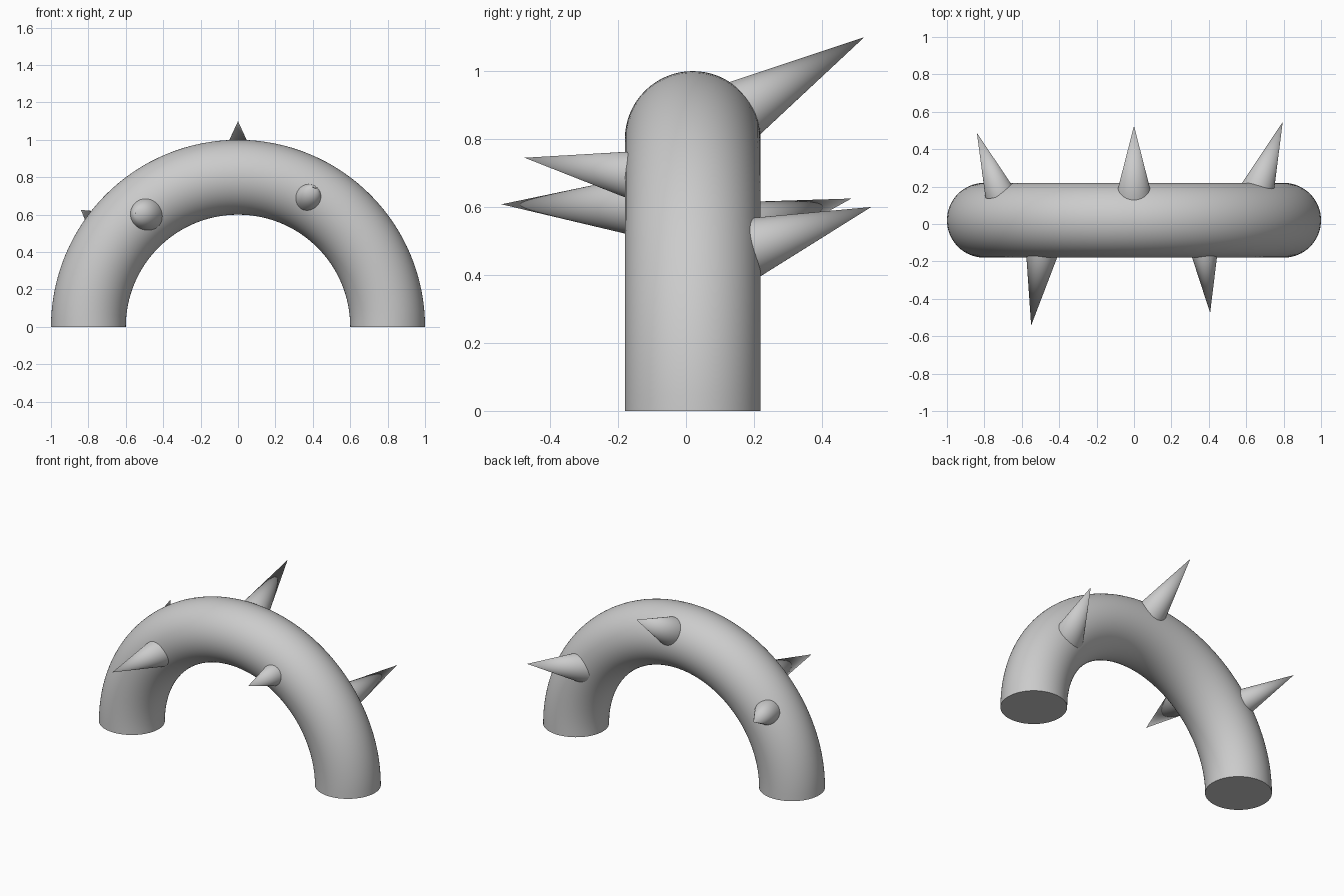
import bpy, bmesh, math
from mathutils import Vector

if "Cube" in bpy.data.objects:
    bpy.data.objects.remove(bpy.data.objects["Cube"])

Y0 = 0.02  # the tube sits slightly behind centre


def smooth(obj):
    bpy.ops.object.select_all(action='DESELECT')
    obj.select_set(True)
    bpy.context.view_layer.objects.active = obj
    bpy.ops.object.shade_smooth_by_angle(angle=math.radians(35))


# Arched tube: upright torus cut in half at the ground, open ends capped
bpy.ops.mesh.primitive_torus_add(major_radius=0.8, minor_radius=0.2,
                                 major_segments=128, minor_segments=64,
                                 location=(0, Y0, 0), rotation=(math.pi / 2, 0, 0))
arch = bpy.context.object
arch.name = "arch_tube"
bpy.ops.object.transform_apply(location=True, rotation=True, scale=True)
bm = bmesh.new()
bm.from_mesh(arch.data)
bmesh.ops.bisect_plane(bm, geom=bm.verts[:] + bm.edges[:] + bm.faces[:], dist=1e-5,
                       plane_co=(0, 0, 0), plane_no=(0, 0, 1), clear_inner=True)
rims = [e for e in bm.edges if e.is_boundary]
bmesh.ops.holes_fill(bm, edges=rims, sides=0)
bmesh.ops.recalc_face_normals(bm, faces=bm.faces[:])
bm.to_mesh(arch.data)
bm.free()
smooth(arch)


def spike(name, base, tip, radius, sink=0.05):
    """Cone from a point on the tube surface to its tip, sunk into the tube."""
    base, tip = Vector(base), Vector(tip)
    axis = tip - base
    length = axis.length + sink
    bpy.ops.mesh.primitive_cone_add(
        vertices=64, radius1=radius * length / axis.length, radius2=0, depth=length,
        location=tip - axis.normalized() * length / 2,
        rotation=axis.to_track_quat('Z', 'Y').to_euler())
    bpy.context.object.name = name
    smooth(bpy.context.object)


# Spikes: three on the back, two on the front
spike("top_spike", (0, 0.19, 0.901), (0, 0.525, 1.10), 0.085)
spike("back_left_spike", (-0.737, 0.215, 0.55), (-0.84, 0.487, 0.625), 0.068)
spike("back_right_spike", (0.67, 0.21, 0.487), (0.795, 0.545, 0.60), 0.084)
spike("front_left_spike", (-0.495, -0.175, 0.603), (-0.55, -0.543, 0.608), 0.082)
spike("front_right_spike", (0.378, -0.175, 0.697), (0.407, -0.475, 0.745), 0.067)
